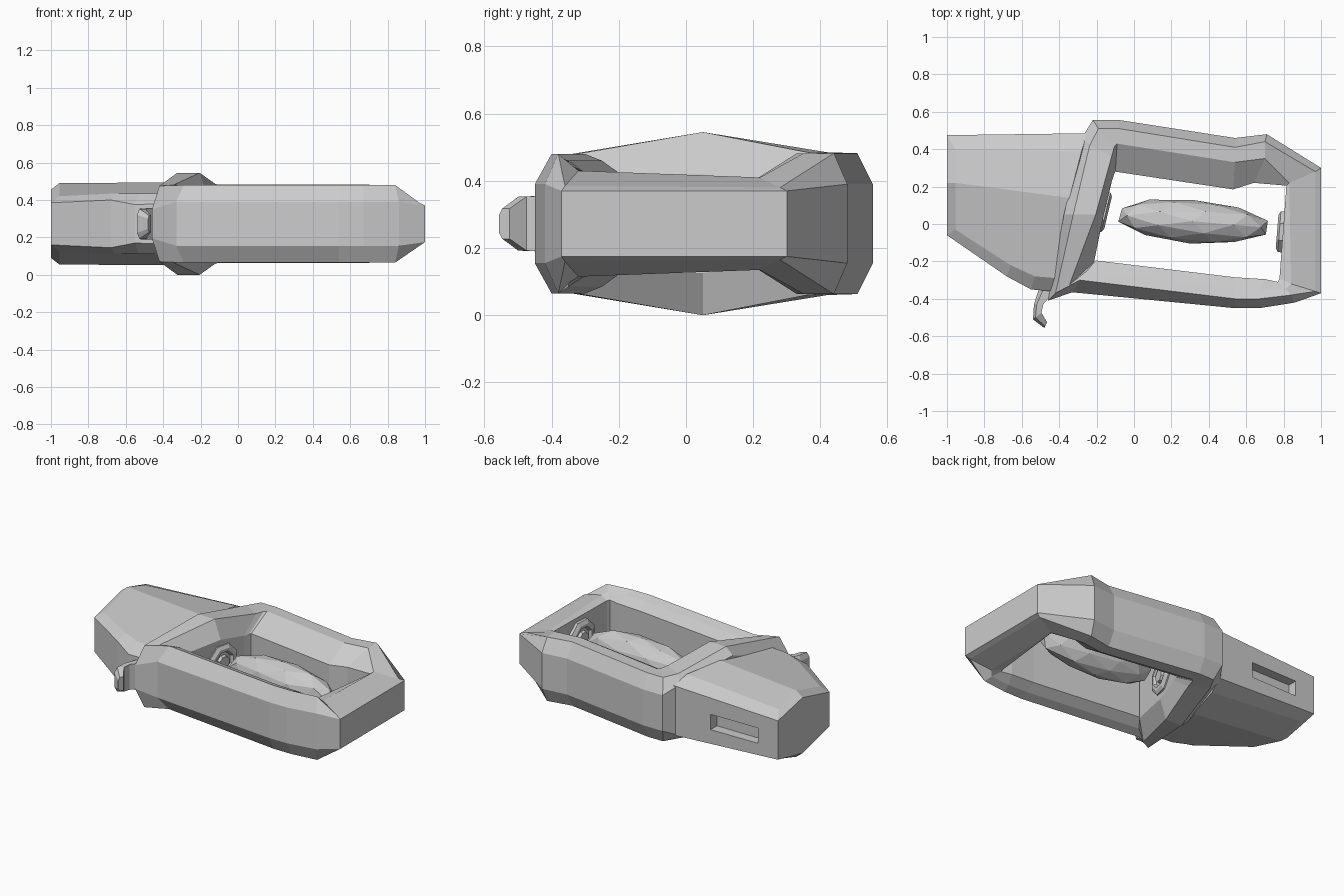
import bpy, bmesh, math, random
from mathutils import Matrix, Vector

if "Cube" in bpy.data.objects:
    bpy.data.objects.remove(bpy.data.objects["Cube"])

MID = 0.2725  # everything mirrors about this height


def finish(bm, name):
    bmesh.ops.recalc_face_normals(bm, faces=bm.faces)
    me = bpy.data.meshes.new(name)
    bm.to_mesh(me)
    bm.free()
    ob = bpy.data.objects.new(name, me)
    bpy.context.collection.objects.link(ob)
    return ob


def flip(p):
    return (p[0], p[1], 2 * MID - p[2])


def bridge(bm, a, b):
    n = len(a)
    for i in range(n):
        j = (i + 1) % n
        bm.faces.new((a[i], a[j], b[j], b[i]))


def stack(name, loops, ridge=None):
    """Skin closed loops and cap both ends, optionally creasing the caps along a ridge."""
    bm = bmesh.new()
    rings = [[bm.verts.new(p) for p in lp] for lp in loops]
    for a, b in zip(rings, rings[1:]):
        bridge(bm, a, b)
    for r in (rings[0], rings[-1]):
        f = bm.faces.new(r)
        if ridge:
            bmesh.utils.face_split(f, r[ridge[0]], r[ridge[1]])
    return finish(bm, name)


# Frame loop: outer wall, outer top edge, inner top edge, inner wall (x, y) per station
stations = [
    (-.46, -.41, -.42, -.37, -.345, -.325, -.214, -.205),
    (-.33, -.365, -.29, -.30, -.25, -.25, -.205, -.195),
    (.54, -.45, .54, -.40, .54, -.345, .54, -.285),
    (.67, -.45, .67, -.40, .68, -.35, .70, -.295),
    (.86, -.42, .84, -.38, .81, -.35, .77, -.31),
    (1, -.37, .97, -.36, .84, -.32, .778, -.29),
    (1, .30, .97, .28, .83, .22, .815, .205),
    (.71, .48, .70, .44, .70, .35, .64, .22),
    (.54, .46, .54, .41, .54, .33, .53, .185),
    (-.08, .556, -.08, .51, -.09, .43, -.10, .28),
    (-.22, .556, -.19, .51, -.105, .415, -.106, .265),
    (-.28, .46, -.237, .42, -.12, .36, -.118, .23),
    (-.375, .05, -.325, .05, -.205, .05, -.162, .05),
]
heights = {0: (.35, .475, .48, .42), 1: (.39, .48, .46, .42), 2: (.39, .48, .46, .42),
           3: (.39, .48, .46, .42), 4: (.39, .48, .45, .42), 5: (.37, .385, .43, .42),
           6: (.37, .38, .41, .40), 11: (.44, .485, .485, .39), 12: (.50, .545, .545, .42)}
bm = bmesh.new()
rings = []
for i, s in enumerate(stations):
    z = heights.get(i, (.39, .482, .482, .39))
    top = [(s[2 * k], s[2 * k + 1], z[k]) for k in range(4)]
    rings.append([bm.verts.new(p) for p in top + [flip(p) for p in reversed(top)]])
for i, r in enumerate(rings):
    bridge(bm, r, rings[(i + 1) % len(rings)])
finish(bm, "frame_loop")

# Grip: wall outline with its height, then inset outline of the top, which
# falls away to front and back from a lengthwise ridge
grip_pts = [
    (-1, .475, .40, -.955, .40, .435), (-.25, .485, .435, -.28, .39, .482),
    (-.33, .14, .45, -.345, .14, .494),
    (-.43, -.36, .38, -.41, -.29, .435), (-.55, -.35, .375, -.53, -.28, .435),
    (-.68, -.28, .40, -.66, -.22, .435), (-1, -.06, .385, -.955, -.03, .42),
    (-1, .22, .455, -.955, .22, .49),
]
wall = [p[:3] for p in grip_pts]
flat = [p[3:] for p in grip_pts]
grip = stack("grip", [flat, wall, [flip(p) for p in wall], [flip(p) for p in flat]], (2, 7))

# Slot cut in the back of the grip
bm = bmesh.new()
bmesh.ops.create_cube(bm, size=1, matrix=Matrix.Translation((-.685, .48, .265))
                      @ Matrix.Diagonal((.34, .13, .10, 1)))
cutter = finish(bm, "slot_cutter")
cutter.hide_render = True
cutter.display_type = 'WIRE'
mod = grip.modifiers.new("slot", 'BOOLEAN')
mod.operation = 'DIFFERENCE'
mod.solver = 'EXACT'
mod.object = cutter

# Trigger hook: (left x, y, right x, y, half height) along its curve
hook = [(-.50, -.32, -.42, -.35, .085), (-.535, -.43, -.485, -.43, .083),
        (-.54, -.51, -.495, -.475, .08), (-.48, -.556, -.465, -.525, .045)]
loops = []
for lx, ly, rx, ry, h in hook:
    mx, my = lx * .7 + rx * .3, ly * .7 + ry * .3
    top = [(lx, ly, MID + h * .6), (mx, my, MID + h), (rx, ry, MID + h)]
    loops.append(top + [flip(p) for p in reversed(top)])
stack("trigger_hook", loops)

# Floating crystal: faceted, stretched and slightly irregular
random.seed(4)
bm = bmesh.new()
bmesh.ops.create_icosphere(bm, subdivisions=2, radius=1)
place = (Matrix.Translation((.312, .015, MID)) @ Matrix.Rotation(math.radians(-5), 4, 'Z')
         @ Matrix.Diagonal((.415, .118, .148, 1)))
for v in bm.verts:
    v.co = place @ (v.co * random.uniform(.95, 1.03))
finish(bm, "crystal")


# Octagonal emitters facing the crystal from both ends: (radius, depth) profile
def emitter(name, pos, normal):
    rot = Vector(normal).to_track_quat('Z', 'Y').to_matrix().to_4x4()
    m = Matrix.Translation(pos) @ rot
    profile = [(.118, -.02), (.118, .008), (.095, .02), (.075, .02), (.065, 0),
               (.045, 0), (.04, .02)]
    stack(name, [[m @ Vector((r * math.cos(a), r * math.sin(a), d))
                  for a in (math.pi * (k + .5) / 4 for k in range(8))]
                 for r, d in profile])


emitter("left_emitter", (-.158, .065, MID), (.97, -.23, 0))
emitter("right_emitter", (.785, -.042, MID), (-1, .08, 0))
